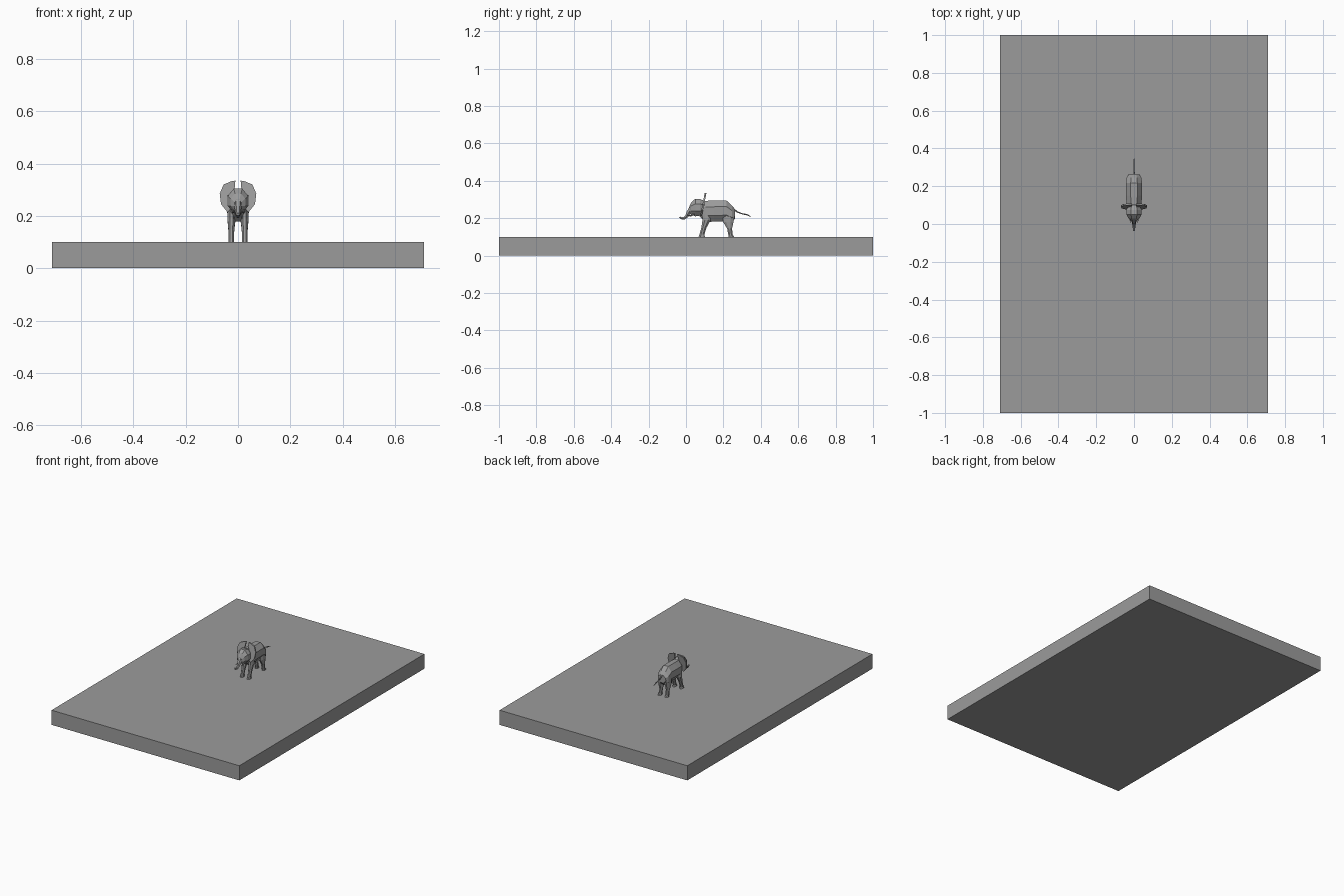
import bpy, bmesh, math
from mathutils import Vector

if "Cube" in bpy.data.objects:
    bpy.data.objects.remove(bpy.data.objects["Cube"])

grey = bpy.data.materials.new("stone grey")
grey.diffuse_color = (0.33, 0.33, 0.33, 1)
grey.use_nodes = True
grey.node_tree.nodes["Principled BSDF"].inputs["Base Color"].default_value = grey.diffuse_color


def finish(name, bm):
    bmesh.ops.recalc_face_normals(bm, faces=bm.faces)
    me = bpy.data.meshes.new(name)
    bm.to_mesh(me)
    bm.free()
    ob = bpy.data.objects.new(name, me)
    me.materials.append(grey)
    bpy.context.collection.objects.link(ob)
    return ob


def loft(name, rings):
    """Skin a list of rings with equal point counts and cap both ends."""
    bm = bmesh.new()
    loops = [[bm.verts.new(p) for p in r] for r in rings]
    n = len(loops[0])
    for a, b in zip(loops, loops[1:]):
        for i in range(n):
            j = (i + 1) % n
            bm.faces.new((a[i], a[j], b[j], b[i]))
    bm.faces.new(loops[0][::-1])
    bm.faces.new(loops[-1])
    return finish(name, bm)


def ring_y(y, zc, rx, rz, n=8, lean=0.0):
    """Flat-topped ring facing along y; lean shifts the top in y."""
    k = 1 / math.cos(math.pi / n)
    out = []
    for i in range(n):
        t = 2 * math.pi * (i + 0.5) / n
        s = math.sin(t) * k
        out.append((rx * k * math.cos(t), y + lean * s, zc + rz * s))
    return out


def tube(name, path, n=6):
    """Tapered tube in the x=0 plane along (y, z, radius) points."""
    rings = []
    for i, (y, z, r) in enumerate(path):
        a, b = path[max(i - 1, 0)], path[min(i + 1, len(path) - 1)]
        d = Vector((0, b[0] - a[0], b[1] - a[1])).normalized()
        side = Vector((0, -d.z, d.y))
        c = Vector((0, y, z))
        rings.append([c + r * (math.cos(t) * Vector((1, 0, 0)) + math.sin(t) * side)
                      for t in (2 * math.pi * k / n for k in range(n))])
    return loft(name, rings)


# Base slab
bm = bmesh.new()
bmesh.ops.create_cube(bm, size=1)
for v in bm.verts:
    v.co = (v.co.x * 1.42, v.co.y * 2, v.co.z * 0.1 + 0.05)
finish("base_slab", bm)

# Body: barrel with flat back and sloped rump
body = [(0.072, 0.245, 0.024, 0.035), (0.105, 0.236, 0.040, 0.057),
        (0.150, 0.238, 0.042, 0.056), (0.217, 0.239, 0.042, 0.055),
        (0.245, 0.223, 0.040, 0.045), (0.262, 0.222, 0.028, 0.026)]
loft("body", [ring_y(*r) for r in body])

# Head
head = [(0.018, 0.245, 0.014, 0.018), (0.028, 0.252, 0.028, 0.033),
        (0.050, 0.257, 0.039, 0.047), (0.075, 0.258, 0.040, 0.044),
        (0.100, 0.252, 0.030, 0.040)]
loft("head", [ring_y(*r) for r in head])

# Trunk and tail
tube("trunk", [(0.030, 0.250, 0.018), (0.014, 0.230, 0.013), (0.004, 0.211, 0.010),
               (-0.012, 0.199, 0.008), (-0.026, 0.200, 0.006), (-0.034, 0.206, 0.005)])
tube("tail", [(0.250, 0.252, 0.005), (0.275, 0.233, 0.004), (0.300, 0.224, 0.003),
              (0.325, 0.219, 0.004), (0.348, 0.208, 0.001)], 5)

# Legs: rings of (z, y front, y back, x inner, x outer)
front_leg = [(0.100, 0.067, 0.102, 0.015, 0.037), (0.112, 0.072, 0.098, 0.016, 0.036),
             (0.150, 0.082, 0.110, 0.014, 0.037), (0.190, 0.088, 0.132, 0.010, 0.040),
             (0.220, 0.088, 0.132, 0.010, 0.040)]
back_leg = [(0.100, 0.226, 0.258, 0.015, 0.037), (0.112, 0.226, 0.250, 0.016, 0.036),
            (0.145, 0.220, 0.246, 0.014, 0.037), (0.180, 0.198, 0.254, 0.010, 0.040),
            (0.220, 0.196, 0.261, 0.008, 0.040)]
tusk = [(0.045, 0.224, 0.005), (0.025, 0.213, 0.004), (0.005, 0.214, 0.001)]

# Ear outline (x, z), leaning back toward the top
ear = [(0.012, 0.310), (0.010, 0.335), (0.026, 0.332), (0.055, 0.320), (0.070, 0.285),
       (0.065, 0.245), (0.040, 0.214), (0.030, 0.225), (0.026, 0.270)]

for s, side in ((1, "right"), (-1, "left")):
    for name, leg in (("front_leg", front_leg), ("back_leg", back_leg)):
        rings = []
        for z, y0, y1, x0, x1 in leg:
            cx, cy, rx, ry = (x0 + x1) / 2, (y0 + y1) / 2, (x1 - x0) / 2, (y1 - y0) / 2
            k = 1 / math.cos(math.pi / 8)
            rings.append([(s * (cx + rx * k * math.cos(t)), cy + ry * k * math.sin(t), z)
                          for t in (math.pi * (i + 0.5) / 4 for i in range(8))])
        loft(f"{name}_{side}", rings)
    plate = [[(s * x, 0.076 + (z - 0.214) * 0.2 + off, z) for x, z in ear]
             for off in (0.0, 0.009)]
    loft(f"ear_{side}", plate)
    t = tube(f"tusk_{side}", tusk, 5)
    t.location.x = s * 0.02
